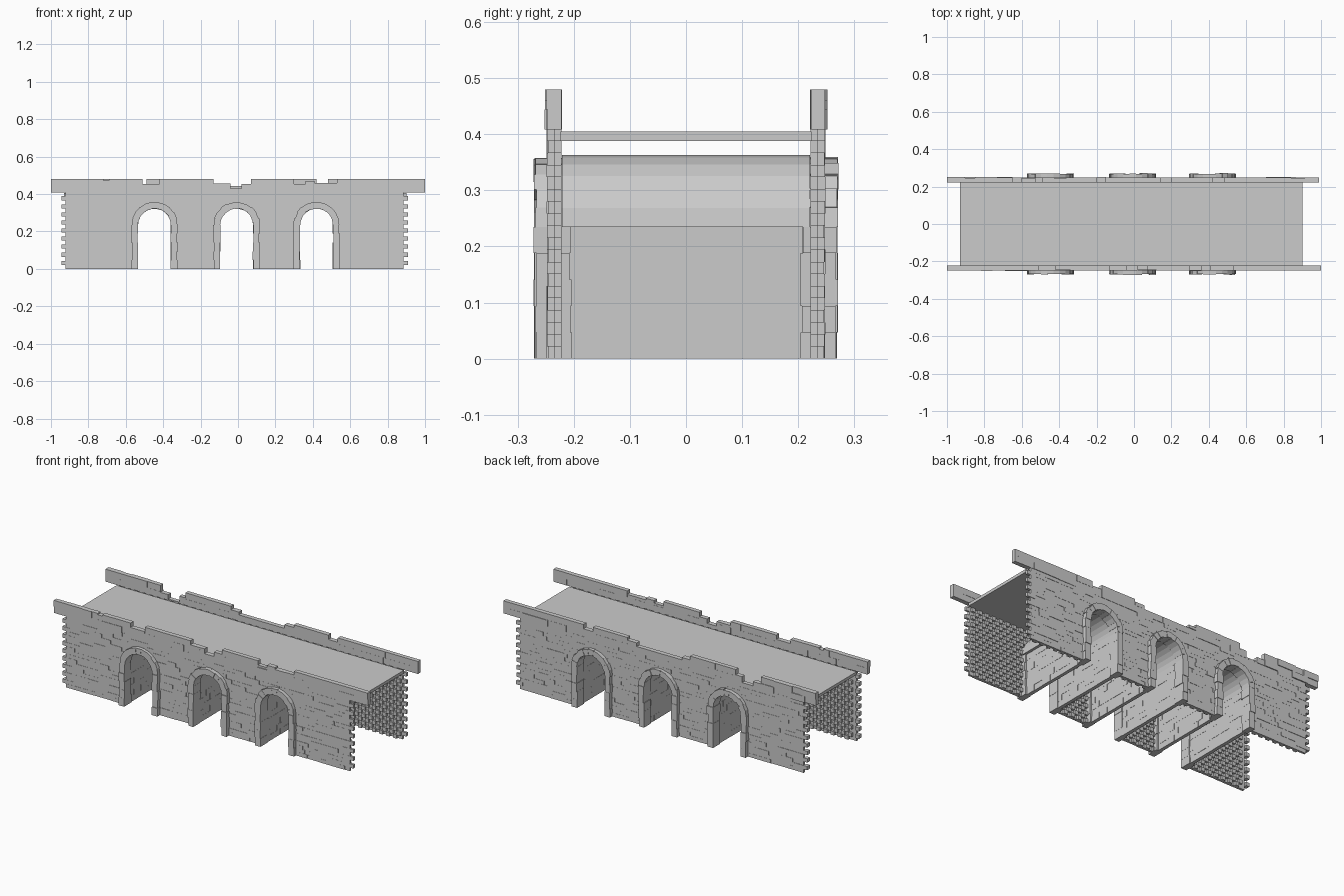
import bpy, bmesh, math, random

if "Cube" in bpy.data.objects:
    bpy.data.objects.remove(bpy.data.objects["Cube"])

random.seed(4)
ARCHES = (-0.447, -0.007, 0.42)     # arch centre lines
SPRING = 0.235                      # height where the curves start
R_IN, R_OUT = 0.088, 0.123
ROWS, TOP = 19, 0.41
ROW_H = TOP / ROWS


def hexa(bm, quad, y0, y1):
    """Block from four (x, z) corners, counter-clockwise seen from the front."""
    a = [bm.verts.new((x, y0, z)) for x, z in quad]
    b = [bm.verts.new((x, y1, z)) for x, z in quad]
    bm.faces.new(a)
    bm.faces.new(b[::-1])
    for i in range(4):
        j = (i + 1) % 4
        bm.faces.new((a[j], a[i], b[i], b[j]))


def box(bm, x0, x1, y0, y1, z0, z1):
    hexa(bm, [(x0, z0), (x1, z0), (x1, z1), (x0, z1)], y0, y1)


def finish(bm, name, mirror=False):
    if mirror:
        bmesh.ops.scale(bm, vec=(1, -1, 1), verts=bm.verts)
    bmesh.ops.recalc_face_normals(bm, faces=bm.faces)
    mesh = bpy.data.meshes.new(name)
    bm.to_mesh(mesh)
    bm.free()
    ob = bpy.data.objects.new(name, mesh)
    bpy.context.collection.objects.link(ob)
    return ob


def jit(a):
    return random.uniform(-a, a)


def lengths(a, b, lo, hi):
    """Split a..b into brick lengths of random size."""
    x = a
    while x < b - 1e-5:
        n = x + random.uniform(lo, hi)
        if b - n < lo * 0.6:
            n = b
        yield x, n
        x = n


def segments(a, b, z):
    """Parts of a course left over beside the arch openings."""
    r = R_IN + 0.004
    h = max(0, z - SPRING)
    if h >= r:
        return [(a, b)]
    half = math.sqrt(r * r - h * h)
    edges = [a]
    for c in ARCHES:
        edges += [c - half, c + half]
    edges.append(b)
    return list(zip(edges[::2], edges[1::2]))


def sector(c, r0, r1, t0, t1):
    p = lambda r, t: (c + r * math.cos(t), SPRING + r * math.sin(t))
    return [p(r0, t0), p(r1, t0), p(r1, t1), p(r0, t1)]


# Brick side walls: flush outer face, toothed inner face and toothed ends
def wall(name, mirror):
    bm = bmesh.new()
    for i in range(ROWS):
        z = i * ROW_H
        odd = i % 2
        start, end = (-0.945, 0.908) if odd else (-0.922, 0.885)
        for a, b in segments(start, end, z):
            for x0, x1 in lengths(a, b, 0.045, 0.11):
                box(bm, x0, x1, -0.247 + jit(0.0015), -0.234, z, z + ROW_H)
            x = -0.945 + (0 if odd else 0.0225)
            while x < b:
                if x >= a - 1e-4 and x + 0.0225 <= b + 0.002:
                    box(bm, x, x + 0.0225, -0.235, -0.222, z, z + ROW_H)
                x += 0.045
    finish(bm, name, mirror)


# Broken parapets: (x start, x end, top height)
FRONT = [(-1, -0.72, .48), (-.72, -.69, .472), (-.69, -.51, .48), (-.51, -.42, .455),
         (-.42, -.13, .48), (-.13, -.04, .457), (-.04, .02, .43), (.02, .07, .455),
         (.07, .3, .48), (.3, .36, .455), (.36, .41, .47), (.41, .53, .46), (.53, 1, .48)]
BACK = [(-1, -.65, .48), (-.65, -.6, .44), (-.6, -.53, .415), (-.53, -.49, .45),
        (-.49, -.2, .48), (-.2, -.15, .46), (-.15, .14, .445), (.14, .2, .465),
        (.2, .42, .48), (.42, .48, .455), (.48, .99, .48)]


def parapet(name, profile, mirror):
    bm = bmesh.new()
    for a, b, top in profile:
        for z0, z1 in ((0.408, 0.444), (0.444, top)):
            z1 = min(z1, top)
            if z1 - z0 < 0.002:
                continue
            for x0, x1 in lengths(a, b, 0.05, 0.12):
                out = 0.004 if random.random() < 0.12 else 0
                box(bm, x0, x1, -0.248 - out + jit(0.001), -0.222 + jit(0.001), z0, z1)
    finish(bm, name, mirror)


# Raised arch surrounds of jamb blocks and voussoirs
def arch_surround(name, c, mirror):
    bm = bmesh.new()
    n = 5
    for side in (-1, 1):
        for i in range(n):
            z0, z1 = SPRING * i / n, SPRING * (i + 1) / n
            xs = sorted((c + side * (R_IN + jit(.003)), c + side * (R_OUT + jit(.003))))
            box(bm, xs[0], xs[1], -0.269 + jit(.003), -0.206 + jit(.003), z0, z1)
    n = 11
    for i in range(n):
        t0, t1 = math.pi * i / n, math.pi * (i + 1) / n
        hexa(bm, sector(c, R_IN + jit(.002), R_OUT + jit(.003), t0, t1),
             -0.269 + jit(.003), -0.206 + jit(.003))
    finish(bm, name, mirror)


# Tunnels: brick side walls and a barrel vault running the full depth
def tunnel(name, c):
    bm = bmesh.new()
    h = 0.0333
    for side in (-1, 1):
        for i in range(8):
            edges = [-0.208 + 0.0625 * k - (0.031 if i % 2 else 0) for k in range(9)]
            ys = [-0.208] + [y for y in edges if -0.2 < y < 0.2] + [0.208]
            for y0, y1 in zip(ys, ys[1:]):
                xs = sorted((c + side * (0.093 + jit(.001)), c + side * (0.113 + jit(.001))))
                box(bm, xs[0], xs[1], y0, y1, i * h, min((i + 1) * h, SPRING + 0.01))
    n = 12
    for i in range(n):
        hexa(bm, sector(c, 0.093, 0.128, math.pi * i / n, math.pi * (i + 1) / n),
             -0.221, 0.221)
    finish(bm, name)


for label, mirror, profile in (("front", False, FRONT), ("back", True, BACK)):
    wall(label + "_brick_wall", mirror)
    parapet(label + "_parapet", profile, mirror)
    for k, c in enumerate(ARCHES):
        arch_surround(f"{label}_arch_surround_{k + 1}", c, mirror)

for k, c in enumerate(ARCHES):
    tunnel(f"tunnel_{k + 1}", c)

# Road deck
bm = bmesh.new()
box(bm, -0.93, 0.9, -0.224, 0.224, 0.388, 0.405)
finish(bm, "road_deck")
